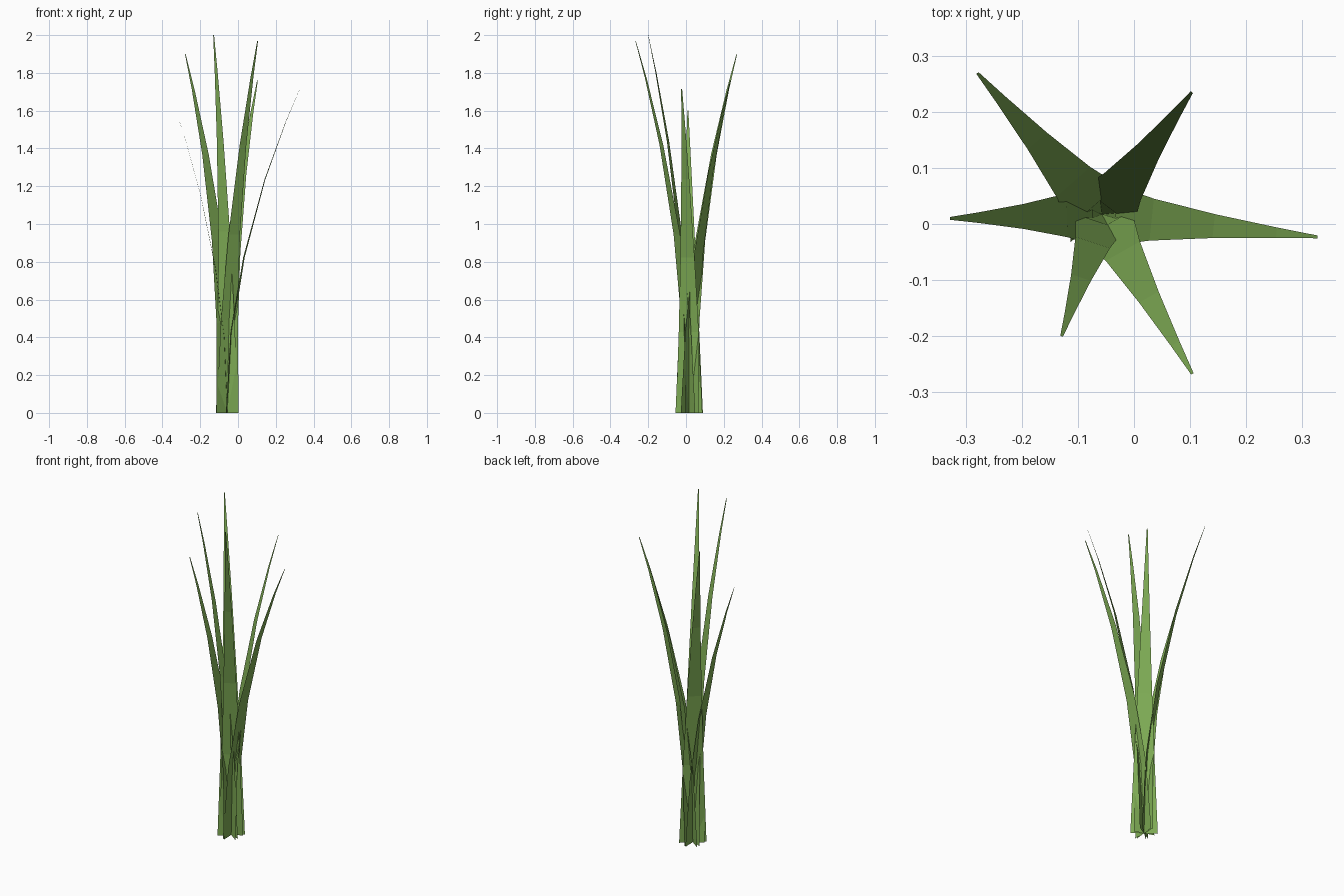
import bpy
import bmesh
from mathutils import Vector

cube = bpy.data.objects.get("Cube")
if cube:
    bpy.data.objects.remove(cube, do_unlink=True)

# Leaf colour
green = bpy.data.materials.new("leaf_green")
green.use_nodes = True
colour = (0.21, 0.41, 0.09, 1)
green.diffuse_color = colour
green.node_tree.nodes["Principled BSDF"].inputs["Base Color"].default_value = colour

ROOT = Vector((-0.057, 0.017, 0))
STEPS = (0, 0.25, 0.48, 0.72, 0.9, 1)   # heights of the bends along a blade
TIP_WIDTH = 0.005


def blade(name, tip, width):
    """Flat tapering strip that bends outward from the root to the tip."""
    tip = Vector(tip)
    reach = tip - ROOT
    reach.z = 0
    side = Vector((-reach.y, reach.x, 0)).normalized()
    bm = bmesh.new()
    rows = []
    for t in STEPS:
        centre = ROOT + reach * t ** 2 + Vector((0, 0, tip.z * t))
        half = side * (width * (1 - t) + TIP_WIDTH * t) / 2
        rows.append((bm.verts.new(centre + half), bm.verts.new(centre - half)))
    for (l0, r0), (l1, r1) in zip(rows, rows[1:]):
        bm.faces.new((l0, r0, r1, l1))
    mesh = bpy.data.meshes.new(name)
    bm.to_mesh(mesh)
    bm.free()
    mesh.materials.append(green)
    bpy.context.collection.objects.link(bpy.data.objects.new(name, mesh))


# Six blades fanning out around the root
blade("blade_left", (0.327, -0.023, 1.715), 0.14)
blade("blade_front_left", (0.104, -0.267, 1.97), 0.13)
blade("blade_front_right", (-0.129, -0.2, 2.0), 0.12)
blade("blade_right", (-0.328, 0.01, 1.6), 0.145)
blade("blade_back_right", (-0.279, 0.269, 1.9), 0.15)
blade("blade_back_left", (0.103, 0.235, 1.76), 0.15)
